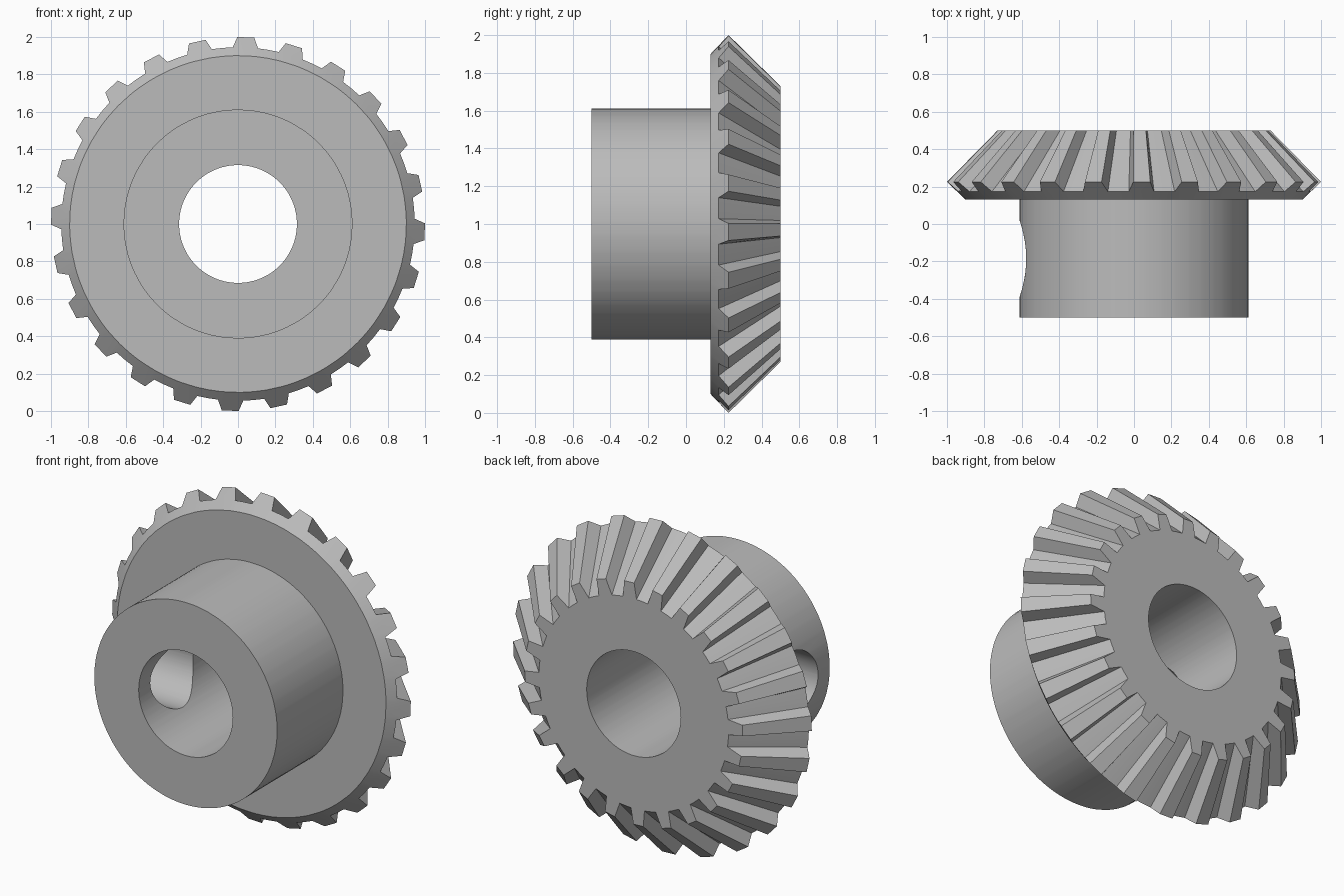
import bpy, bmesh, math
from mathutils import Matrix

if "Cube" in bpy.data.objects:
    bpy.data.objects.remove(bpy.data.objects["Cube"])

TEETH = 24
PITCH = 2 * math.pi / TEETH
PHASE = math.radians(2.4)

steel = bpy.data.materials.new("steel grey")
steel.diffuse_color = (0.5, 0.5, 0.5, 1)
steel.use_nodes = True
steel.node_tree.nodes["Principled BSDF"].inputs["Base Color"].default_value = steel.diffuse_color

# One tooth: (angle from tooth centre in degrees, is on the tip)
TOOTH = [(-4.1, 0), (-2.6, 1), (2.6, 1), (4.1, 0), (7.5, 0)]
STATIONS = [(PHASE + i * PITCH + math.radians(a), tip)
            for i in range(TEETH) for a, tip in TOOTH]

# Section loop: ((root radius, root y), (tip radius, tip y))
SECTION = [
    ((0.315, 0.5), (0.315, 0.5)),      # bore, toothed side
    ((0.635, 0.5), (0.73, 0.5)),       # small end of the teeth
    ((0.945, 0.173), (1.0, 0.225)),    # large end of the teeth
    ((0.90, 0.13), (0.90, 0.13)),      # back cone edge
    ((0.612, 0.13), (0.612, 0.13)),    # hub joins disc
    ((0.612, -0.5), (0.612, -0.5)),    # hub end
    ((0.315, -0.5), (0.315, -0.5)),    # bore, hub side
]

# Gear body: every section point becomes a ring, neighbouring rings are joined
bm = bmesh.new()
rings = []
for root, tip in SECTION:
    ring = []
    for a, on_tip in STATIONS:
        r, y = tip if on_tip else root
        ring.append(bm.verts.new((r * math.sin(a), y, 1 + r * math.cos(a))))
    rings.append(ring)
n = len(STATIONS)
for k, ring in enumerate(rings):
    other = rings[(k + 1) % len(rings)]
    for i in range(n):
        j = (i + 1) % n
        bm.faces.new((ring[i], ring[j], other[j], other[i]))
bmesh.ops.recalc_face_normals(bm, faces=bm.faces)
mesh = bpy.data.meshes.new("bevel_gear")
bm.to_mesh(mesh)
bm.free()
mesh.materials.append(steel)
gear = bpy.data.objects.new("bevel_gear", mesh)
bpy.context.collection.objects.link(gear)

# Set screw hole through one side of the hub
bm = bmesh.new()
bmesh.ops.create_cone(bm, cap_ends=True, segments=64, radius1=0.205, radius2=0.205,
                      depth=1.0, matrix=Matrix.Translation((-0.5, -0.185, 1))
                      @ Matrix.Rotation(math.pi / 2, 4, 'Y'))
cut_mesh = bpy.data.meshes.new("screw_hole_cutter")
bm.to_mesh(cut_mesh)
bm.free()
cut_mesh.materials.append(steel)
cutter = bpy.data.objects.new("screw_hole_cutter", cut_mesh)
bpy.context.collection.objects.link(cutter)
cutter.hide_render = True

cut = gear.modifiers.new("screw_hole", 'BOOLEAN')
cut.operation = 'DIFFERENCE'
cut.solver = 'EXACT'
cut.object = cutter
bpy.context.view_layer.objects.active = gear
gear.select_set(True)
bpy.ops.object.modifier_apply(modifier=cut.name)
bpy.data.objects.remove(cutter)

# Smooth round walls, crisp edges
bpy.ops.object.shade_smooth_by_angle(angle=math.radians(25))
